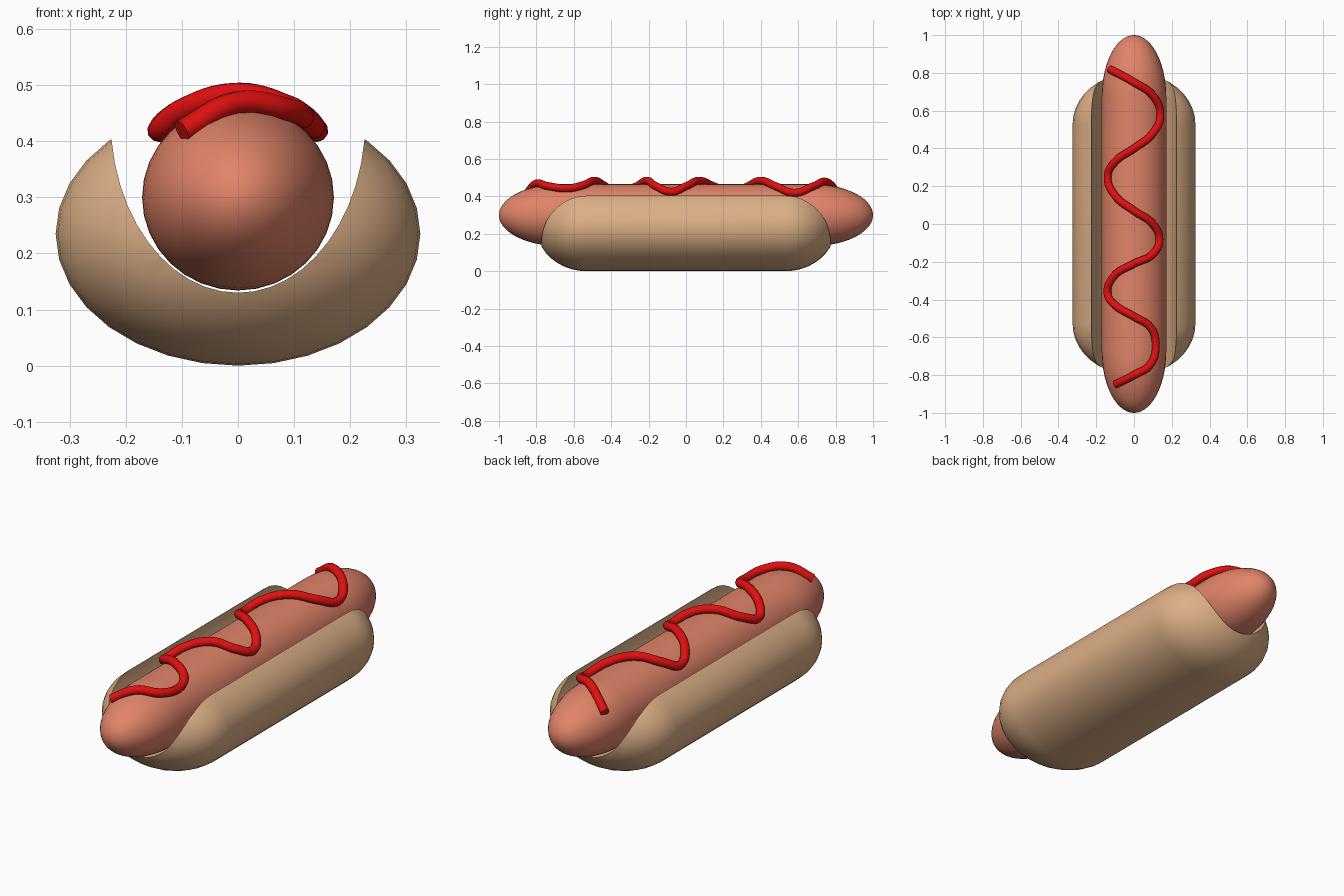
import bpy, bmesh, math
from mathutils import Vector

if "Cube" in bpy.data.objects:
    bpy.data.objects.remove(bpy.data.objects["Cube"])


def material(name, rgb):
    m = bpy.data.materials.new(name)
    m.use_nodes = True
    m.diffuse_color = (*rgb, 1)
    m.node_tree.nodes["Principled BSDF"].inputs["Base Color"].default_value = (*rgb, 1)
    return m


def capsule(name, straight, cap, rx, rz, z, sides, mat=None, steps=10):
    """Elliptical bar along y with rounded ends of depth cap."""
    half = [(straight + cap * math.sin(a), math.cos(a))
            for a in (i * math.pi / 2 / steps for i in range(steps))]
    profile = [(-y, s) for y, s in reversed(half)] + half
    bm = bmesh.new()
    rings = []
    for y, s in profile:
        rings.append([bm.verts.new((rx * s * math.cos(t), y, z + rz * s * math.sin(t)))
                      for t in (k * math.tau / sides for k in range(sides))])
    for a, b in zip(rings, rings[1:]):
        for k in range(sides):
            n = (k + 1) % sides
            bm.faces.new((a[k], a[n], b[n], b[k]))
    for ring, side in ((rings[0], -1), (rings[-1], 1)):
        tip = bm.verts.new((0, side * (straight + cap), z))
        for k in range(sides):
            bm.faces.new((ring[k], ring[(k + 1) % sides], tip))
    bmesh.ops.recalc_face_normals(bm, faces=bm.faces)
    mesh = bpy.data.meshes.new(name)
    bm.to_mesh(mesh)
    bm.free()
    obj = bpy.data.objects.new(name, mesh)
    bpy.context.collection.objects.link(obj)
    if mat:
        mesh.materials.append(mat)
    return obj


def select(obj):
    bpy.ops.object.select_all(action='DESELECT')
    obj.select_set(True)
    bpy.context.view_layer.objects.active = obj


def smooth(obj, degrees=40):
    select(obj)
    bpy.ops.object.shade_smooth_by_angle(angle=math.radians(degrees))


bread = material("bread tan", (0.72, 0.43, 0.24))
meat = material("sausage pink", (0.75, 0.23, 0.14))
sauce = material("sauce red", (0.75, 0.005, 0.005))

# Bun: rounded bar with a long trough cut out of the top
bun = capsule("bun", 0.53, 0.27, 0.325, 0.235, 0.235, 32, bread)
bpy.ops.mesh.primitive_cylinder_add(vertices=48, radius=1, depth=2, location=(0, 0, 0.44),
                                    rotation=(math.pi / 2, 0, 0))
trough = bpy.context.object
trough.name = "bun_trough_cutter"
trough.scale = (0.227, 0.31, 1)
trough.hide_render = True
cut = bun.modifiers.new("trough", 'BOOLEAN')
cut.operation = 'DIFFERENCE'
cut.solver = 'EXACT'
cut.object = trough
select(bun)
bpy.ops.object.modifier_apply(modifier=cut.name)
bpy.data.objects.remove(trough)
smooth(bun)

# Sausage
BODY, CAP, CENTRE = 0.67, 0.33, 0.3
sausage = capsule("sausage", BODY, CAP, 0.171, 0.166, CENTRE, 32, meat, 14)
smooth(sausage)

# Sauce: wavy tube draped over the sausage
wave = [(-.13, .82), (0, .75), (.1, .68), (.14, .58), (.1, .48), (0, .4), (-.1, .33),
        (-.14, .25), (-.1, .15), (0, .07), (.1, 0), (.135, -.08), (.1, -.16), (0, -.21),
        (-.11, -.28), (-.14, -.37), (-.1, -.43), (0, -.49), (.09, -.55), (.115, -.63),
        (.09, -.74), (0, -.8), (-.1, -.85)]


def drape(x, y):
    taper = math.sqrt(1 - (max(0, abs(y) - BODY) / CAP) ** 2)
    radius = 0.184 * taper
    return Vector((x, y, CENTRE + math.sqrt(radius ** 2 - x ** 2)))


curve = bpy.data.curves.new("sauce_line", 'CURVE')
curve.dimensions = '3D'
curve.bevel_depth = 0.021
curve.bevel_resolution = 3
curve.resolution_u = 6
curve.use_fill_caps = True
spline = curve.splines.new('BEZIER')
spline.bezier_points.add(len(wave) - 1)
for point, (x, y) in zip(spline.bezier_points, wave):
    point.co = drape(x, y)
    point.handle_left_type = point.handle_right_type = 'AUTO'
line = bpy.data.objects.new("sauce_line", curve)
bpy.context.collection.objects.link(line)
curve.materials.append(sauce)
select(line)
bpy.ops.object.convert(target='MESH')
smooth(bpy.context.object)
